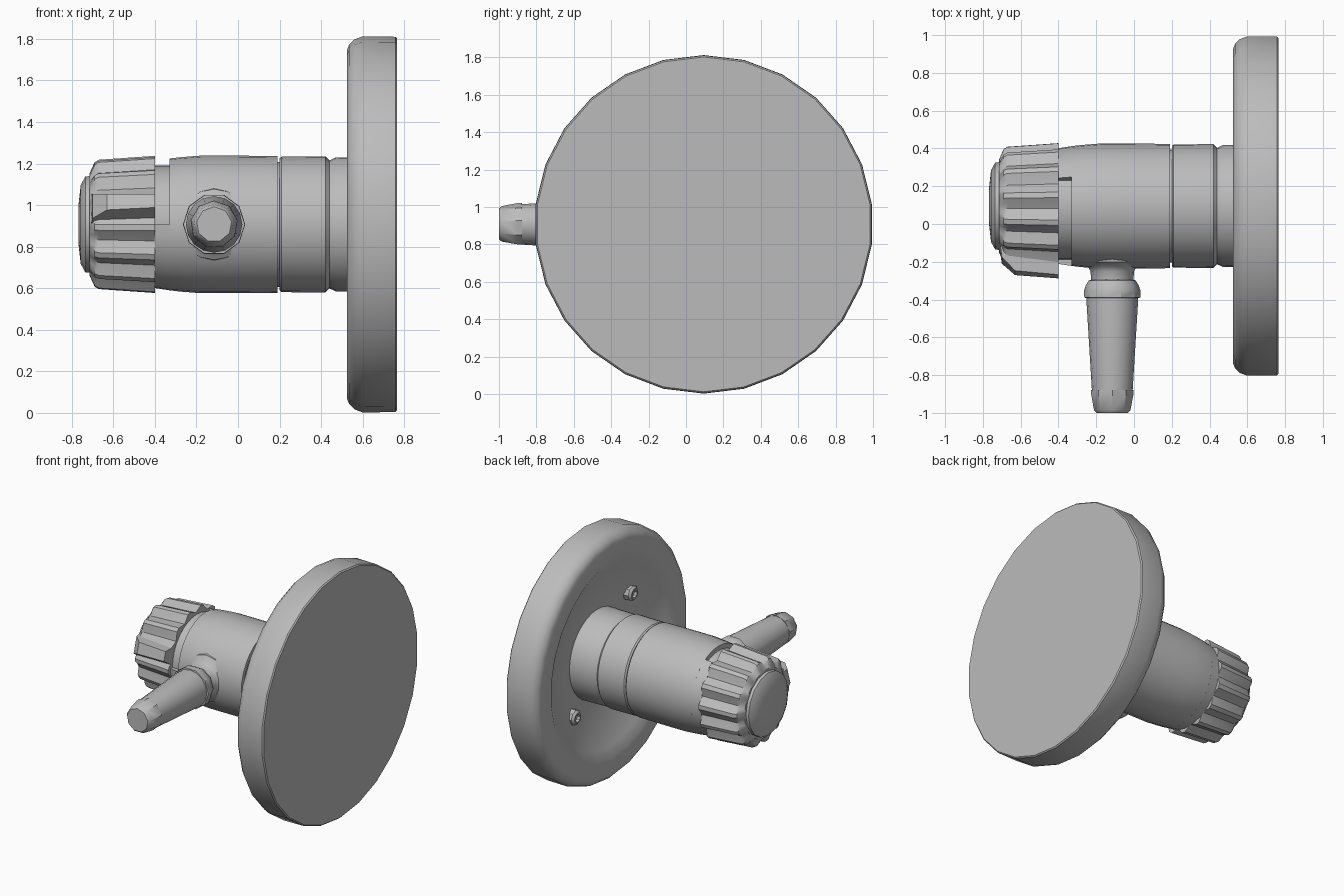
import bpy, bmesh, math
from math import pi, cos, sin
from mathutils import Vector

cube = bpy.data.objects.get("Cube")
if cube:
    bpy.data.objects.remove(cube)

CY, CZ = 0.095, 0.907          # main axis runs along x through here
NOZZLE_X = -0.115

metal = bpy.data.materials.new("grey metal")
metal.use_nodes = True
GREY = (0.5, 0.5, 0.5, 1)
metal.diffuse_color = GREY
metal.node_tree.nodes["Principled BSDF"].inputs["Base Color"].default_value = GREY


def on_x(y=CY, z=CZ):
    return lambda a, r, t: Vector((a, y + r * cos(t), z + r * sin(t)))


def on_y(a, r, t):
    return Vector((NOZZLE_X + r * cos(t), a, CZ + r * sin(t)))


def finish(name, bm, angle=35):
    bmesh.ops.remove_doubles(bm, verts=bm.verts, dist=1e-5)
    bmesh.ops.recalc_face_normals(bm, faces=bm.faces)
    mesh = bpy.data.meshes.new(name)
    bm.to_mesh(mesh)
    bm.free()
    mesh.materials.append(metal)
    obj = bpy.data.objects.new(name, mesh)
    bpy.context.collection.objects.link(obj)
    bpy.ops.object.select_all(action='DESELECT')
    obj.select_set(True)
    bpy.context.view_layer.objects.active = obj
    bpy.ops.object.shade_smooth_by_angle(angle=math.radians(angle))
    return obj


def lathe(name, profile, place, sides, start=0.0, sweep=2 * pi, closed=False,
          shape=None, angle=35):
    """Sweep (along, radius) points round an axis; shape may vary the radius."""
    bm = bmesh.new()
    full = sweep > 2 * pi - 0.001
    rings = []
    for i in range(sides if full else sides + 1):
        t = start + sweep * i / sides
        rings.append([bm.verts.new(place(a, shape(i, a, r) if shape else r, t))
                      for a, r in profile])
    n = len(profile)
    for i in range(sides):
        p, q = rings[i], rings[(i + 1) % len(rings)]
        for j in range(n if closed else n - 1):
            k = (j + 1) % n
            if profile[j][1] == 0:
                bm.faces.new((p[j], p[k], q[k]))
            elif profile[k][1] == 0:
                bm.faces.new((p[j], p[k], q[j]))
            else:
                bm.faces.new((p[j], p[k], q[k], q[j]))
    if not full:
        bm.faces.new(rings[0])
        bm.faces.new(rings[-1])
    return finish(name, bm, angle)


# Wall plate: flat back, rounded rim, dished front
lathe("wall_plate",
      [(0.765, 0), (0.765, 0.895), (0.757, 0.903), (0.6, 0.905), (0.56, 0.89),
       (0.535, 0.865), (0.525, 0.84), (0.525, 0.72), (0.56, 0.66),
       (0.65, 0.38), (0.66, 0)],
      on_x(), 26, start=pi / 2)

# Two screws in the dish, on opposite sides
for i, side in enumerate((-1, 1)):
    lathe(f"screw_{i + 1}",
          [(0.66, 0.055), (0.595, 0.055), (0.58, 0.04), (0.58, 0.028),
           (0.6, 0.026), (0.6, 0)],
          on_x(CY + side * 0.33, CZ - side * 0.33), 8)

# Rear sleeve with a shallow groove
lathe("rear_sleeve",
      [(0.66, 0.325), (0.47, 0.322), (0.44, 0.308), (0.42, 0.328),
       (0.21, 0.326), (0.2, 0.318), (0.2, 0)],
      on_x(), 32)

# Main body and the thinner stem in front of it
lathe("main_body",
      [(0.21, 0.3), (0.19, 0.3), (0.19, 0.329), (0, 0.331), (-0.18, 0.331),
       (-0.28, 0.323), (-0.33, 0.317), (-0.33, 0.27)],
      on_x(), 32)
lathe("stem", [(-0.3, 0.283), (-0.42, 0.283)], on_x(), 32)

# Stop collar: covers the stem except for one notch
lathe("stop_collar",
      [(-0.33, 0.317), (-0.402, 0.306), (-0.402, 0.27), (-0.33, 0.27)],
      on_x(), 24, start=pi, sweep=math.radians(241), closed=True)

# Fluted knob: each flute is a ridge pair and a scooped valley
FLUTES = 14
SCOOP = (0, 0, 0.6, 1, 0.6)


def flute(i, a, r):
    if r < 0.27:
        return r
    return r - 0.034 * SCOOP[i % 5]


lathe("knob",
      [(-0.4, 0), (-0.4, 0.333), (-0.67, 0.314), (-0.69, 0.302),
       (-0.715, 0.245), (-0.715, 0.22)],
      on_x(), FLUTES * 5, shape=flute, angle=30)

# Domed end cap
lathe("end_cap",
      [(-0.69, 0.235), (-0.735, 0.23), (-0.757, 0.19), (-0.767, 0.1),
       (-0.767, 0)],
      on_x(), 16)

# Pointer fin on the knob
bm = bmesh.new()
outline = [(-0.4, 0.26), (-0.4, 0.39), (-0.63, 0.37), (-0.7, 0.3), (-0.71, 0.22)]
tilt = math.radians(163)
mid = Vector((0, cos(tilt), sin(tilt)))
across = Vector((0, -sin(tilt), cos(tilt)))
flanks = []
for s in (-1, 1):
    flanks.append([bm.verts.new(Vector((a, CY, CZ)) + mid * r
                                + across * s * (0.085 - 0.3 * (r - 0.22)))
                   for a, r in outline])
for f in flanks:
    bm.faces.new(f)
for j in range(len(outline)):
    k = (j + 1) % len(outline)
    bm.faces.new((flanks[0][j], flanks[0][k], flanks[1][k], flanks[1][j]))
finish("knob_pointer", bm)

# Side outlet: flared neck, collar, tapered tube and tip
lathe("outlet_neck",
      [(-0.1, 0.19), (-0.2, 0.17), (-0.225, 0.13), (-0.25, 0.115),
       (-0.3, 0.112)],
      on_y, 16)
lathe("outlet_collar",
      [(-0.29, 0.1), (-0.3, 0.125), (-0.325, 0.14), (-0.355, 0.15),
       (-0.39, 0.148), (-0.393, 0.12)],
      on_y, 10)
lathe("outlet_tube",
      [(-0.38, 0.135), (-0.42, 0.136), (-0.88, 0.108), (-0.885, 0.09)],
      on_y, 16)
lathe("outlet_tip",
      [(-0.878, 0.09), (-0.878, 0.115), (-0.9, 0.114), (-0.985, 0.098),
       (-1.0, 0.085), (-1.0, 0)],
      on_y, 9, start=pi / 2)
